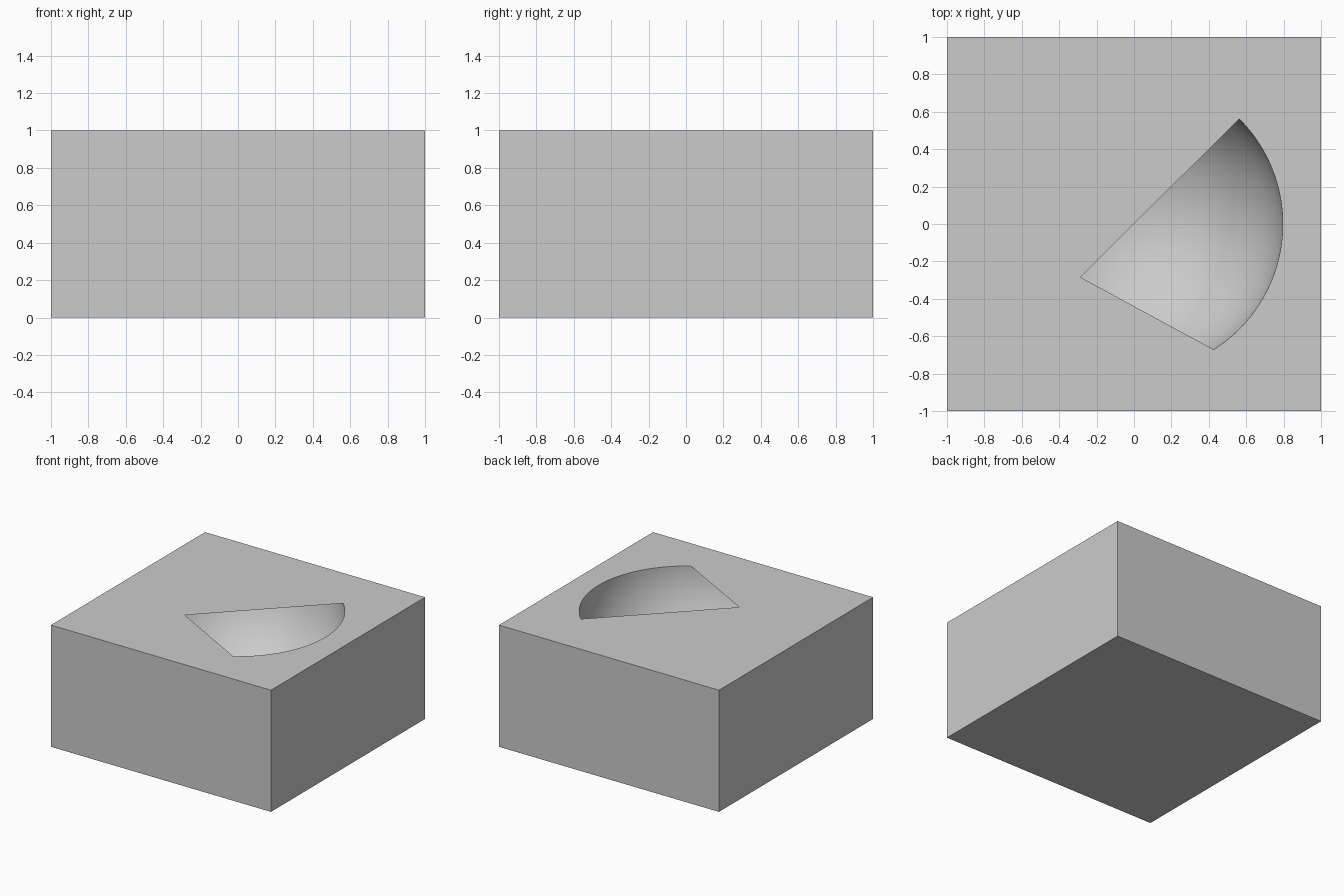
import bpy, bmesh
from math import sin, cos, pi, radians

if "Cube" in bpy.data.objects:
    bpy.data.objects.remove(bpy.data.objects["Cube"])

R = 0.795      # bowl radius
SEG = 200      # steps around the bowl


def finish(bm, name):
    mesh = bpy.data.meshes.new(name)
    bm.to_mesh(mesh)
    bm.free()
    obj = bpy.data.objects.new(name, mesh)
    bpy.context.collection.objects.link(obj)
    return obj


# Block: open box whose top sheet has a wedge-shaped opening
bm = bmesh.new()
corners = [(-1, -1), (1, -1), (1, 1), (-1, 1)]
low = [bm.verts.new((x, y, 0)) for x, y in corners]
high = [bm.verts.new((x, y, 1)) for x, y in corners]
bm.faces.new(low[::-1])
for i in range(4):
    j = (i + 1) % 4
    bm.faces.new((low[i], low[j], high[j], high[i]))

step = 2 * pi / SEG
wedge = [(-0.285, -0.285)] + [(R * cos(k * step), R * sin(k * step)) for k in range(-32, 26)]
hole = [bm.verts.new((x, y, 1)) for x, y in wedge]
edges = [bm.edges.get((high[i], high[(i + 1) % 4])) for i in range(4)]
edges += [bm.edges.new((hole[i], hole[(i + 1) % len(hole)])) for i in range(len(hole))]
bmesh.ops.triangle_fill(bm, edges=edges, use_beauty=True, normal=(0, 0, 1))
for f in bm.faces:
    if all(v.co.z > 0.99 for v in f.verts) and f.normal.z < 0:
        f.normal_flip()
finish(bm, "block")

# Bowl: hemisphere hollow below the top sheet, facing inward
bm = bmesh.new()
arc = [bm.verts.new((R * cos(a), 0, 1 - R * sin(a))) for a in (pi / 2 * i / 50 for i in range(51))]
profile = arc + [bm.edges.new(p) for p in zip(arc, arc[1:])]
bmesh.ops.spin(bm, geom=profile, cent=(0, 0, 1), axis=(0, 0, 1), angle=2 * pi, steps=SEG)
bmesh.ops.remove_doubles(bm, verts=bm.verts, dist=1e-5)
bm.normal_update()
for f in bm.faces:
    c = f.calc_center_median()
    if f.normal.x * c.x + f.normal.y * c.y + f.normal.z * (c.z - 1) > 0:
        f.normal_flip()
bowl = finish(bm, "bowl_hollow")
bpy.context.view_layer.objects.active = bowl
bowl.select_set(True)
bpy.ops.object.shade_smooth_by_angle(angle=radians(30))
